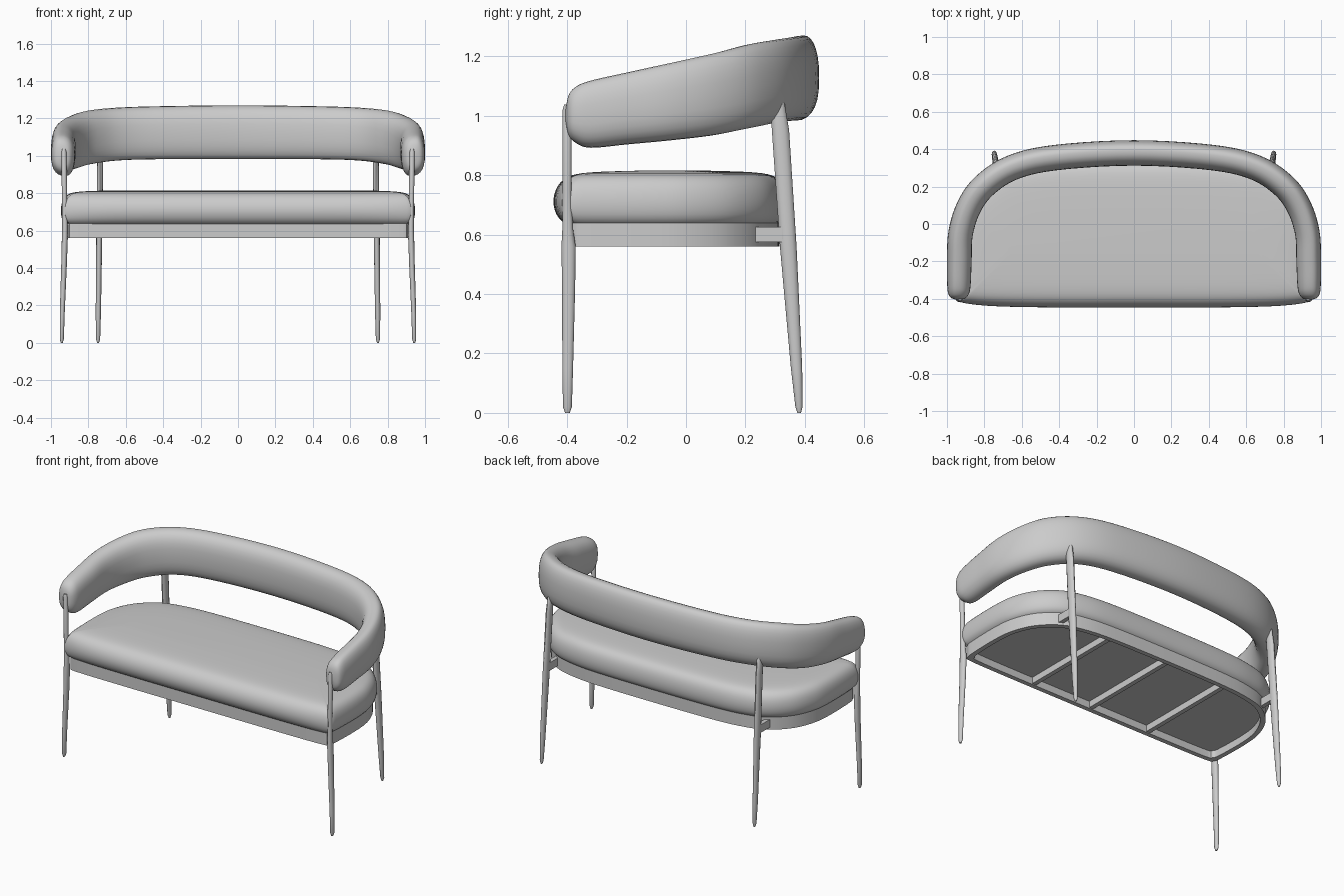
import bpy, bmesh, math
from mathutils import Vector

if "Cube" in bpy.data.objects:
    bpy.data.objects.remove(bpy.data.objects["Cube"])


def spline(rows, n, closed=False):
    """Catmull-Rom sampling of rows of any width."""
    out, k = [], len(rows)
    for i in range(k if closed else k - 1):
        if closed:
            p = [rows[(i + d) % k] for d in (-1, 0, 1, 2)]
        else:
            p = [rows[min(max(i + d, 0), k - 1)] for d in (-1, 0, 1, 2)]
        for j in range(n):
            t = j / n
            out.append([0.5 * (2 * b + (c - a) * t + (2 * a - 5 * b + 4 * c - d) * t * t
                               + (3 * b - a - 3 * c + d) * t ** 3) for a, b, c, d in zip(*p)])
    if not closed:
        out.append(list(rows[-1]))
    return out


def mirror_rows(rows):
    """Rows running from the side to x = 0, continued on the other side."""
    return rows + [(-r[0],) + tuple(r[1:]) for r in reversed(rows) if r[0] > 1e-6]


def loft(name, rings, cap=True, loop=False, angle=40):
    bm = bmesh.new()
    vs = [[bm.verts.new(p) for p in ring] for ring in rings]
    pairs = list(zip(vs, vs[1:])) + ([(vs[-1], vs[0])] if loop else [])
    for a, b in pairs:
        for i in range(len(a)):
            j = (i + 1) % len(a)
            bm.faces.new((a[i], a[j], b[j], b[i]))
    if cap:
        bm.faces.new(vs[0])
        bm.faces.new(vs[-1])
    bmesh.ops.recalc_face_normals(bm, faces=bm.faces)
    me = bpy.data.meshes.new(name)
    bm.to_mesh(me)
    bm.free()
    ob = bpy.data.objects.new(name, me)
    bpy.context.collection.objects.link(ob)
    bpy.ops.object.select_all(action='DESELECT')
    ob.select_set(True)
    bpy.context.view_layer.objects.active = ob
    bpy.ops.object.shade_smooth_by_angle(angle=math.radians(angle))
    return ob


# Seat plan: straight front, rounded back corners
half = [(0.86, -0.405), (0.912, -0.385), (0.925, -0.32), (0.928, -0.12), (0.91, 0.02),
        (0.85, 0.15), (0.74, 0.25), (0.6, 0.295), (0.4, 0.315), (0.0, 0.32)]
plan = spline(mirror_rows(half) + [(-0.5, -0.41), (0.0, -0.41), (0.5, -0.41)], 6, closed=True)


def plan_ring(inset, z):
    """Seat plan shrunk by an even inset."""
    cy = -0.045
    return [(x * (1 - inset / 0.925), cy + (y - cy) * (1 - inset / 0.365), z) for x, y in plan]


# Cushion: bulging sides, nearly flat top
cushion = spline([(0.05, 0.625), (0.02, 0.63), (-0.008, 0.655), (-0.018, 0.70), (-0.012, 0.75),
                  (0.008, 0.785), (0.045, 0.803), (0.12, 0.811), (0.25, 0.815)], 3)
seat = loft("seat_cushion", [plan_ring(i, z) for i, z in cushion])
for v in seat.data.vertices:      # front edge rolls forward
    if v.co.y < -0.25 and abs(v.co.x) < 0.93:
        w = max(0, 1 - (abs(v.co.x) / 0.93) ** 6)
        v.co.y -= 0.018 * w * math.sin(math.pi * min(max((v.co.z - 0.62) / 0.2, 0), 1))

# Frame rim under the cushion, closed panel and slats
loft("seat_frame", [plan_ring(0.006, 0.56), plan_ring(0.006, 0.64),
                    plan_ring(0.035, 0.64), plan_ring(0.035, 0.56)], cap=False, loop=True)
loft("seat_panel", [plan_ring(0.02, 0.605), plan_ring(0.02, 0.63)])
for n, x in enumerate((-0.42, 0, 0.42)):
    loft("seat_slat_%d" % (n + 1),
         [[(x + a * 0.014, y, z) for a, z in ((-1, 0.565), (1, 0.565), (1, 0.61), (-1, 0.61))]
          for y in (-0.385, 0.295)])

# Backrest: rows of x, y, bottom z, top z, half thickness, swept round the back
rows = [(0.938, -0.405, 0.98, 1.02, 0.012), (0.938, -0.395, 0.935, 1.068, 0.04),
        (0.938, -0.37, 0.908, 1.098, 0.056), (0.936, -0.32, 0.892, 1.118, 0.063),
        (0.934, -0.20, 0.903, 1.145, 0.066), (0.927, -0.05, 0.917, 1.178, 0.066),
        (0.883, 0.09, 0.933, 1.21, 0.067), (0.80, 0.205, 0.955, 1.24, 0.068),
        (0.65, 0.302, 0.975, 1.257, 0.068), (0.42, 0.355, 0.982, 1.265, 0.068),
        (0.0, 0.38, 0.983, 1.27, 0.068)]
path = spline(mirror_rows(rows), 5)
rings = []
for i, (x, y, lo, hi, w) in enumerate(path):
    a, b = path[max(i - 1, 0)], path[min(i + 1, len(path) - 1)]
    d = Vector((b[0] - a[0], b[1] - a[1])).normalized()
    out = Vector((d.y, -d.x))
    ring = []
    for k in range(28):
        t = 2 * math.pi * k / 28
        c, s = math.cos(t), math.sin(t)
        u = math.copysign(abs(c) ** 0.85, c)
        v = math.copysign(abs(s) ** 0.8, s)
        off = w * u + 0.2 * w * v * (1 - abs(u))      # slight backward lean
        ring.append((x + out.x * off, y + out.y * off, (lo + hi) / 2 + v * (hi - lo) / 2))
    rings.append(ring)
loft("backrest", rings, angle=60)


def leg(name, stations, side):
    """Tapered leg from stations of x, y, z, half width x, half width y."""
    loft(name, [[(side * (x + rx * math.cos(math.pi * k / 6)), y + ry * math.sin(math.pi * k / 6), z)
                 for k in range(12)] for x, y, z, rx, ry in stations], angle=50)


# Front legs run up the arm ends; rear legs rake backwards to the floor
front = [(0.942, -0.399, 0, 0.005, 0.008), (0.942, -0.399, 0.02, 0.011, 0.015),
         (0.94, -0.398, 0.15, 0.013, 0.018), (0.93, -0.395, 0.42, 0.015, 0.022),
         (0.926, -0.395, 0.56, 0.016, 0.024), (0.925, -0.398, 0.62, 0.015, 0.018),
         (0.927, -0.40, 0.75, 0.014, 0.015), (0.931, -0.40, 1.02, 0.014, 0.015),
         (0.931, -0.40, 1.037, 0.009, 0.01)]
rear = [(0.748, 0.381, 0, 0.005, 0.006), (0.748, 0.38, 0.02, 0.011, 0.012),
        (0.747, 0.372, 0.15, 0.014, 0.019), (0.742, 0.344, 0.56, 0.016, 0.028),
        (0.737, 0.318, 0.95, 0.016, 0.029), (0.735, 0.308, 1.04, 0.014, 0.024),
        (0.733, 0.285, 1.10, 0.01, 0.012)]
for side, label in ((-1, "left"), (1, "right")):
    leg("front_leg_" + label, front, side)
    leg("rear_leg_" + label, rear, side)
    # Small bracket joining the rear leg to the frame
    loft("rear_bracket_" + label,
         [[(side * (0.74 + a * 0.013), y, z) for a, z in ((-1, 0.575), (1, 0.575), (1, 0.625), (-1, 0.625))]
          for y in (0.22, 0.335)])
